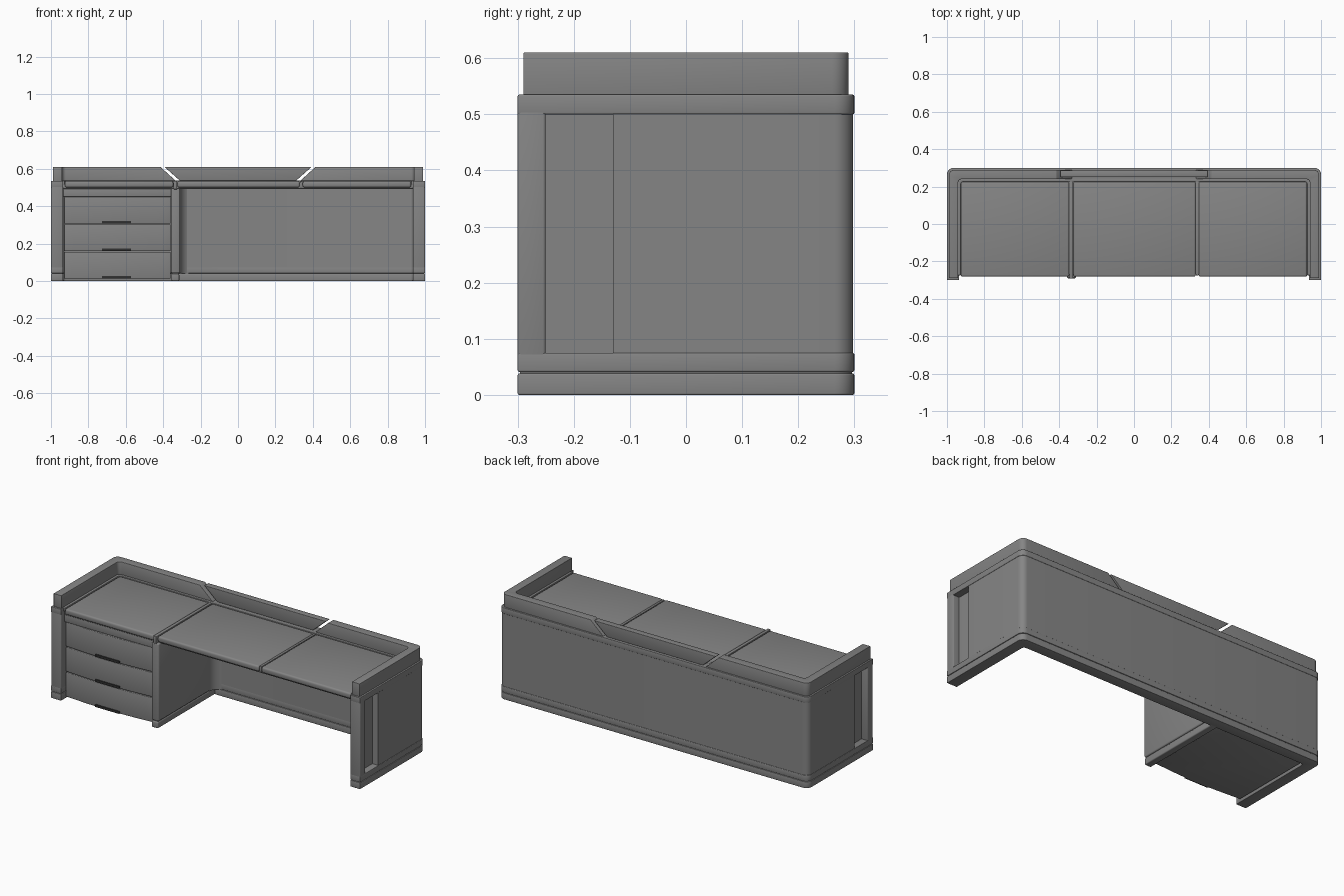
import bpy, bmesh, math

if "Cube" in bpy.data.objects:
    bpy.data.objects.remove(bpy.data.objects["Cube"])

grey = bpy.data.materials.new("mid grey")
grey.diffuse_color = (0.235, 0.235, 0.235, 1)
grey.use_nodes = True
grey.node_tree.nodes["Principled BSDF"].inputs["Base Color"].default_value = grey.diffuse_color
dark = bpy.data.materials.new("dark grip")
dark.diffuse_color = (0.03, 0.03, 0.03, 1)
dark.use_nodes = True
dark.node_tree.nodes["Principled BSDF"].inputs["Base Color"].default_value = dark.diffuse_color


def finish(bm, name, bevel=0.0, mat=None):
    bmesh.ops.recalc_face_normals(bm, faces=bm.faces)
    me = bpy.data.meshes.new(name)
    bm.to_mesh(me)
    bm.free()
    ob = bpy.data.objects.new(name, me)
    bpy.context.collection.objects.link(ob)
    me.materials.append(mat or grey)
    bpy.ops.object.select_all(action='DESELECT')
    ob.select_set(True)
    bpy.context.view_layer.objects.active = ob
    if bevel:
        m = ob.modifiers.new("bevel", 'BEVEL')
        m.width, m.segments, m.limit_method = bevel, 3, 'ANGLE'
        m.angle_limit = math.radians(40)
        bpy.ops.object.modifier_apply(modifier=m.name)
    bpy.ops.object.shade_smooth_by_angle(angle=math.radians(35))
    return ob


def prism(name, pts, z0, z1, bevel=0.0, shift=None, mat=None):
    """Extrude a plan outline; shift moves the top points (x, y) -> (x, y)."""
    bm = bmesh.new()
    lo = [bm.verts.new((x, y, z0)) for x, y in pts]
    hi = [bm.verts.new((*(shift(x, y) if shift else (x, y)), z1)) for x, y in pts]
    bm.faces.new(lo)
    bm.faces.new(hi)
    n = len(pts)
    for i in range(n):
        bm.faces.new((lo[i], lo[(i + 1) % n], hi[(i + 1) % n], hi[i]))
    return finish(bm, name, bevel, mat)


def box(name, x0, x1, y0, y1, z0, z1, bevel=0.003, mat=None):
    return prism(name, [(x0, y0), (x1, y0), (x1, y1), (x0, y1)], z0, z1, bevel, mat=mat)


def arc(cx, cy, r, a0, a1, n=8):
    return [(cx + r * math.cos(math.radians(a0 + (a1 - a0) * i / n)),
             cy + r * math.sin(math.radians(a0 + (a1 - a0) * i / n))) for i in range(n + 1)]


def outer_half(hx, hy, yf, r):
    return arc(hx - r, hy - r, r, 90, 0) + [(hx, yf)]


def u_shape(name, hx, hy, yf, t, z0, z1, r=0.035, bevel=0.003):
    """U in plan, open to the front."""
    right_out = outer_half(hx, hy, yf, r)
    right_in = outer_half(hx - t, hy - t, yf, 0.015)[::-1]
    flip = lambda p: [(-x, y) for x, y in p]
    pts = right_out + right_in + flip(right_in[::-1]) + flip(right_out[::-1])
    return prism(name, pts, z0, z1, bevel)


# Base plinth, shadow gap, and wrapped frame
u_shape("base_plinth", 1.0, 0.3, -0.3, 0.065, 0.0, 0.038)
u_shape("plinth_gap_core", 0.996, 0.296, -0.296, 0.057, 0.03, 0.05, bevel=0)
u_shape("lower_frame_band", 1.0, 0.3, -0.3, 0.065, 0.041, 0.075)
u_shape("upper_frame_band", 1.0, 0.3, -0.3, 0.065, 0.5, 0.535)
u_shape("wrapped_outer_panel", 0.998, 0.298, -0.13, 0.05, 0.07, 0.505, bevel=0)
u_shape("inner_lining", 0.96, 0.26, -0.28, 0.025, 0.06, 0.51, r=0.02, bevel=0)
for s, side in ((-1, "left"), (1, "right")):
    a, b = sorted((s * 0.935, s * 1.0))
    box(side + "_front_post", a, b, -0.3, -0.25, 0.042, 0.534, 0.005)

# Upper gallery rail in two halves with slanted ends toward the middle
for s, side in ((-1, "left"), (1, "right")):
    out = [(0.33, 0.29)] + outer_half(0.99, 0.29, -0.29, 0.03)
    inn = outer_half(0.94, 0.24, -0.29, 0.02)[::-1] + [(0.33, 0.24)]
    prism(side + "_gallery_rail", [(s * x, y) for x, y in out + inn], 0.533, 0.61, 0.002,
          shift=lambda x, y: (x + math.copysign(0.085, x), y) if abs(x) < 0.34 else (x, y))

# Tapered insert between the rail halves
prism("gallery_insert", [(-0.31, 0.25), (0.31, 0.25), (0.31, 0.287), (-0.31, 0.287)],
      0.536, 0.61, 0.002, shift=lambda x, y: (x * 1.27, y))

# Desktop: carrier board, beaded border and three raised panels
box("desktop_carrier", -0.94, 0.94, -0.27, 0.25, 0.492, 0.525, 0.004)
u_shape("desktop_border", 0.945, 0.245, -0.275, 0.019, 0.515, 0.536, r=0.02, bevel=0.003)
for name, x0, x1 in (("left", -0.925, -0.346), ("middle", -0.324, 0.33), ("right", 0.346, 0.925)):
    box(name + "_desktop_panel", x0, x1, -0.282, 0.226, 0.5, 0.534, 0.01)
box("right_seam_strip", 0.331, 0.345, -0.276, 0.23, 0.5, 0.533, 0.002)
box("left_seam_strip", -0.345, -0.325, -0.292, 0.23, 0.49, 0.535, 0.003)

# Drawer pedestal: divider, foot, top rail, back post
box("pedestal_divider", -0.358, -0.31, -0.29, 0.25, 0.041, 0.495, 0.008)
box("divider_foot", -0.356, -0.314, -0.292, 0.25, 0.0, 0.038, 0.006)
box("divider_gap_core", -0.352, -0.318, -0.284, 0.24, 0.03, 0.05, 0)
box("pedestal_top_rail", -0.935, -0.355, -0.268, 0.24, 0.45, 0.495, 0.003)
prism("corner_fillet", [(-0.311, 0.245)] + arc(-0.245, 0.175, 0.066, 180, 90) + [(-0.245, 0.245)],
      0.04, 0.495)

# Drawers with gently bowed fronts and dark grip handles
for i in range(3):
    z = 0.012 + i * 0.147
    front = [(-0.93 + 0.57 * k / 12, -0.262 - 0.014 * math.sin(math.pi * k / 12)) for k in range(13)]
    prism("drawer_%d" % (i + 1), front + [(-0.36, 0.24), (-0.93, 0.24)], z, z + 0.143, 0.004)
    box("drawer_handle_%d" % (i + 1), -0.728, -0.572, -0.282, -0.265, z + 0.001, z + 0.015,
        0.002, dark)
